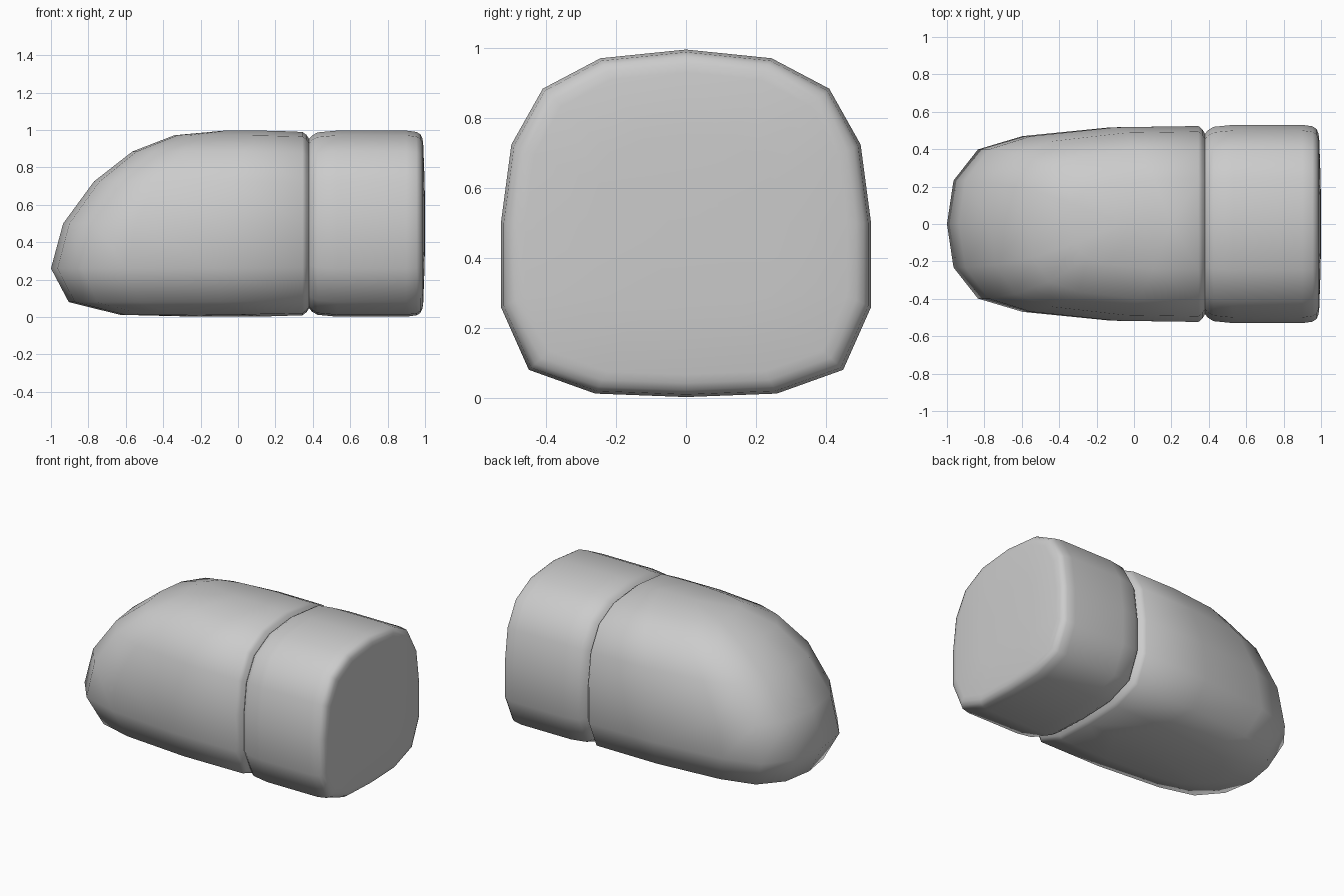
import bpy
import bmesh

if "Cube" in bpy.data.objects:
    bpy.data.objects.remove(bpy.data.objects["Cube"])

# Half cross-section, top to bottom: (half width, height, how far forward the nose reaches)
LEVELS = [(0, .997, -.07), (.245, .972, -.34), (.41, .885, -.565), (.5, .725, -.77),
          (.53, .5, -.935), (.53, .26, -1.0), (.45, .08, -.905), (.26, .012, -.63),
          (0, .002, -.22)]
# Plan curve of the nose: (fraction of length, fraction of width)
PLAN = [(0, 0), (.026, .438), (.123, .752), (.30, .886), (.65, .975), (1, .988)]
BACK = .345
MID = .5


def ring(x, s):
    """Half section at x, scaled about its middle."""
    return [(x, w * s, MID + (z - MID) * s) for w, z, n in LEVELS]


def build(name, columns, cap=False):
    """Skin the half columns on both sides and weld them on the centre plane."""
    bm = bmesh.new()
    for side in (1, -1):
        grid = [[bm.verts.new((x, y * side, z)) for x, y, z in c] for c in columns]
        for a, b in zip(grid, grid[1:]):
            for k in range(len(a) - 1):
                bm.faces.new((a[k], a[k + 1], b[k + 1], b[k]))
        if cap:
            bm.faces.new(grid[-1])
    bmesh.ops.remove_doubles(bm, verts=bm.verts, dist=1e-4)
    bmesh.ops.dissolve_degenerate(bm, edges=bm.edges, dist=1e-5)
    bmesh.ops.recalc_face_normals(bm, faces=bm.faces)
    mesh = bpy.data.meshes.new(name)
    bm.to_mesh(mesh)
    bm.free()
    for p in mesh.polygons:
        p.use_smooth = True
    obj = bpy.data.objects.new(name, mesh)
    bpy.context.collection.objects.link(obj)
    return obj


# Rounded nose and body, ending in the groove
nose = [[(n + (BACK - n) * s, w * t, MID + (z - MID) * (1 - .015 * s ** 4))
         for w, z, n in LEVELS] for s, t in PLAN]
build("nose_body", nose + [ring(.365, .955), ring(.38, .91)])

# Rear block with softened rims and a nearly flat end
build("rear_block", [ring(x, s) for x, s in
                     [(.38, .91), (.395, .945), (.425, .98), (.53, 1), (.9, 1), (.955, .985),
                      (.975, .96), (.985, .92), (.99, .87), (.997, .5), (1.0, .2)]], cap=True)
